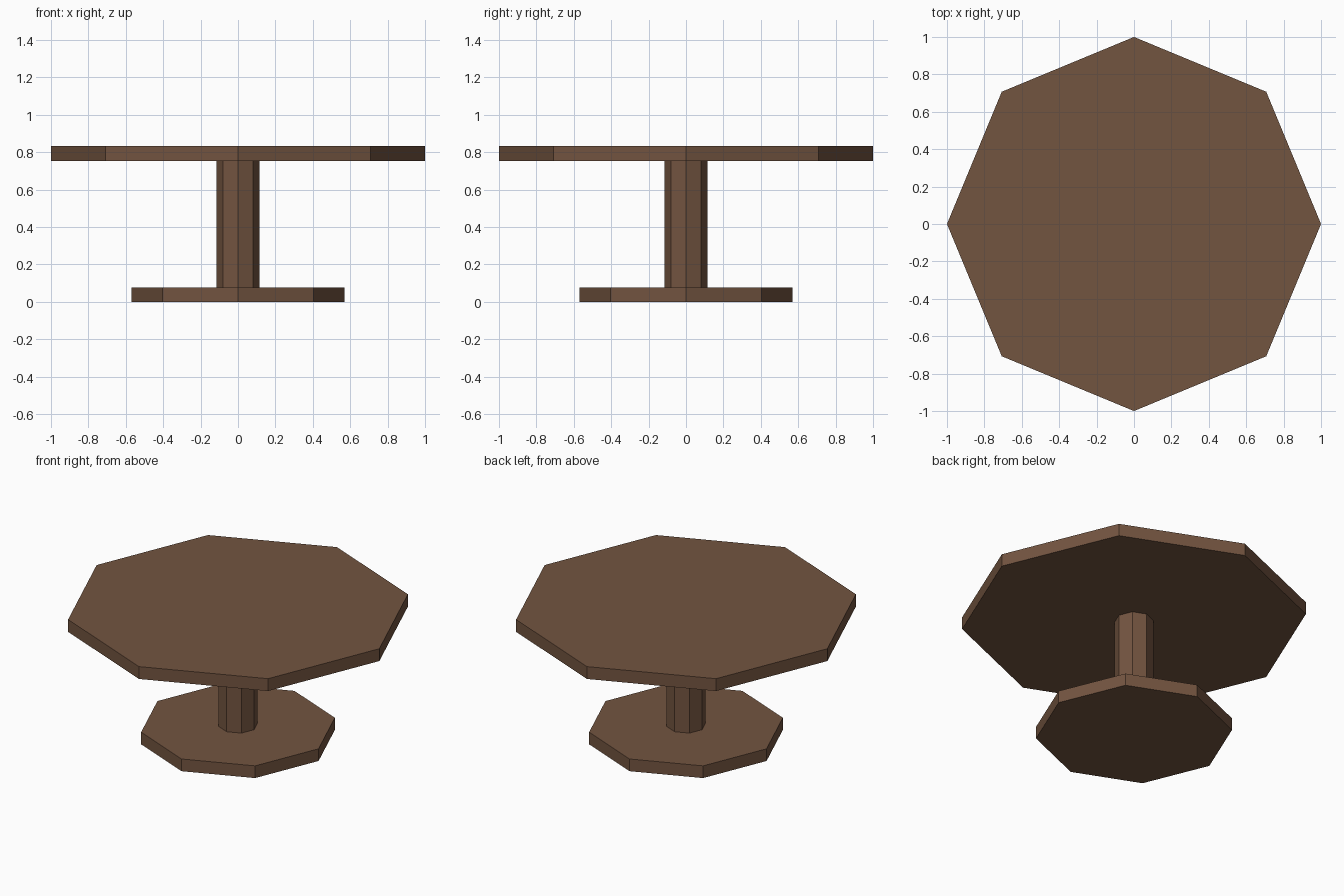
import bpy
import math

if "Cube" in bpy.data.objects:
    bpy.data.objects.remove(bpy.data.objects["Cube"])

# One wood colour for the whole table
wood = bpy.data.materials.new("brown_wood")
wood.diffuse_color = (0.171, 0.089, 0.051, 1.0)
wood.use_nodes = True
wood.node_tree.nodes["Principled BSDF"].inputs["Base Color"].default_value = wood.diffuse_color


def octagon_prism(name, radius, z_low, z_high):
    """Flat-shaded eight-sided prism with corners on the x and y axes."""
    bpy.ops.mesh.primitive_cylinder_add(
        vertices=8, radius=radius, depth=z_high - z_low,
        location=(0, 0, (z_low + z_high) / 2))
    part = bpy.context.object
    part.name = name
    part.data.materials.append(wood)
    return part


# Foot plate, central column and table top
octagon_prism("base_plate", 0.57, 0.0, 0.078)
octagon_prism("pedestal", 0.114, 0.078, 0.754)
octagon_prism("table_top", 1.0, 0.754, 0.833)
